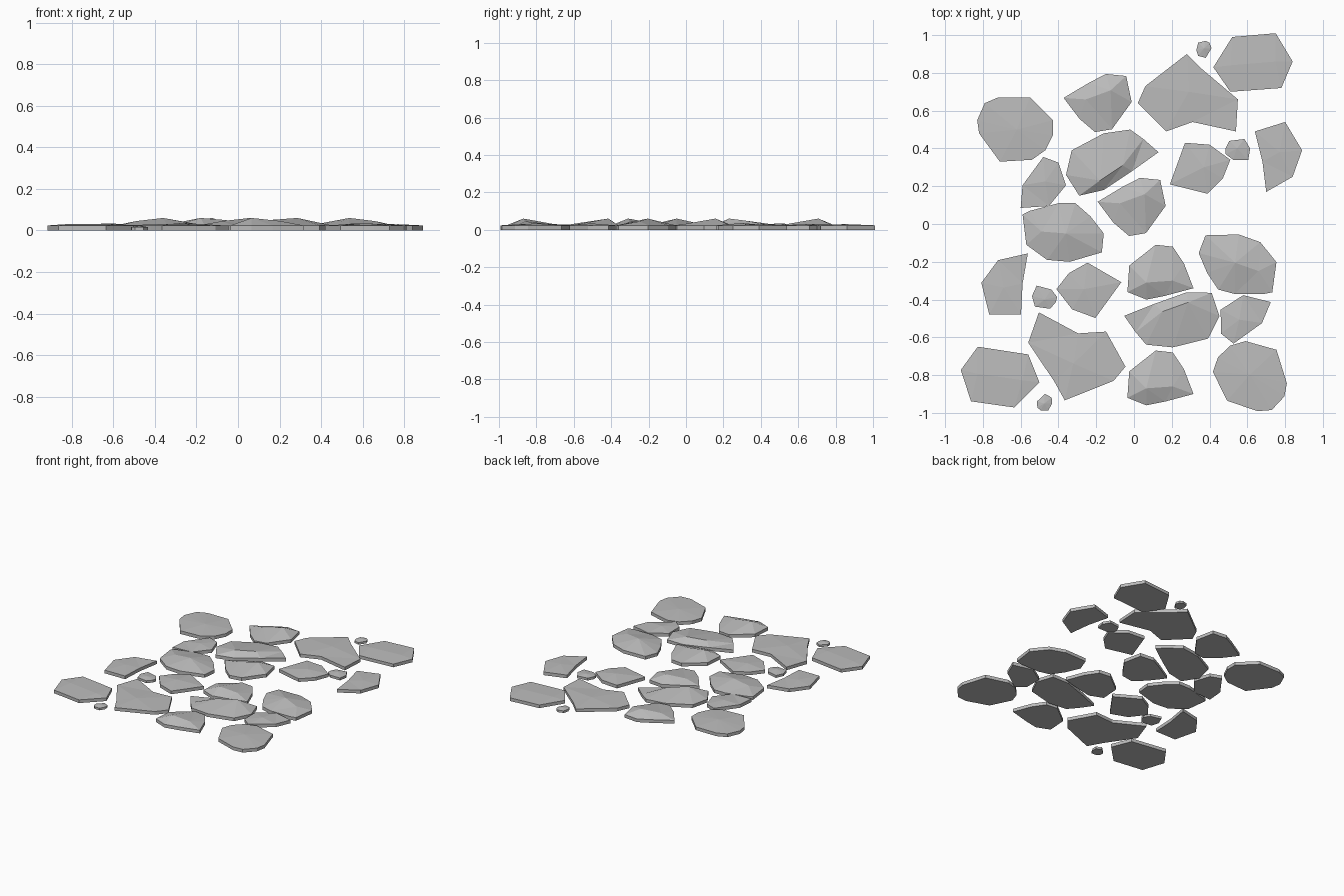
import bpy
import bmesh
from math import radians
from mathutils import Matrix, Vector
from mathutils.geometry import delaunay_2d_cdt

UNIT = 0.01  # outlines are drawn in hundredths

default_cube = bpy.data.objects.get("Cube")
if default_cube:
    bpy.data.objects.remove(default_cube)

# Single stone colour
stone_grey = bpy.data.materials.new("stone_grey")
stone_grey.use_nodes = True
grey = (0.5, 0.5, 0.5, 1)
stone_grey.diffuse_color = grey
stone_grey.node_tree.nodes["Principled BSDF"].inputs["Base Color"].default_value = grey


def slab_mesh(name, outline, crests, rim):
    """Flat-bottomed slab with a faceted top running from the rim up to its crests."""
    count = len(outline)
    points = [Vector(p) for p in outline] + [Vector(c[:2]) for c in crests]
    heights = [rim] * count + [c[2] for c in crests]
    flat, _, triangles, origins, _, _ = delaunay_2d_cdt(
        points, [], [list(range(count))], 1, UNIT)

    bm = bmesh.new()
    top = {}
    upper = []
    for spot, origin in zip(flat, origins):
        vert = bm.verts.new((spot.x, spot.y, heights[origin[0]]))
        upper.append(vert)
        top[origin[0]] = vert
    for triangle in triangles:
        bm.faces.new([upper[i] for i in triangle])

    # Underside and side walls
    base = [bm.verts.new((x, y, 0)) for x, y in outline]
    bm.faces.new(base)
    for i in range(count):
        j = (i + 1) % count
        bm.faces.new((base[i], base[j], top[j], top[i]))

    bmesh.ops.scale(bm, vec=Vector((UNIT, UNIT, UNIT)), verts=bm.verts)
    bmesh.ops.recalc_face_normals(bm, faces=bm.faces)
    mesh = bpy.data.meshes.new(name)
    bm.to_mesh(mesh)
    bm.free()
    mesh.materials.append(stone_grey)
    return mesh


def lay_stones(name, outline, crests, spots, rim=2.4):
    """Lay copies of one slab; each spot holds x, y and a turn in degrees."""
    mesh = slab_mesh(name, outline, crests, rim)
    for number, (x, y, turn) in enumerate(spots, start=1):
        stone = bpy.data.objects.new(f"{name}_{number}", mesh)
        stone.matrix_world = (Matrix.Translation((x, y, 0))
                              @ Matrix.Rotation(radians(turn), 4, "Z"))
        bpy.context.collection.objects.link(stone)


# Broad, nearly flat paving stones
lay_stones(
    "six_sided_stone",
    outline=[(-21, -2), (-11, 14), (12, 16), (21, 1), (15, -13), (-12, -15)],
    crests=[(-12, -1, 3), (12, 1, 3)],
    spots=[(.63, .85, 0), (-.71, -.81, 167)])

lay_stones(
    "large_notched_stone",
    outline=[(-27, -2), (-23, 7), (-1, 24), (7, 16),
             (26, 0), (25, -17), (2, -12), (-12, -17)],
    crests=[(0, 4, 3.2)],
    spots=[(.29, .66, 0), (-.31, -.7, 164)])

lay_stones(
    "rounded_stone",
    outline=[(-20, 4), (-16, 13), (-9, 16), (8, 16), (20, 4),
             (20, -4), (16, -12), (9, -17), (-8, -18), (-19, -3)],
    crests=[(1, -1, 3.4)],
    spots=[(-.63, .51, 0), (.62, -.81, 161)])

lay_stones(
    "wedge_stone",
    outline=[(-12, 13), (4, 18), (13, 3), (8, -11), (-6, -19), (-8, -3)],
    crests=[(1, 2, 3)],
    spots=[(.76, .36, 0), (-.675, -.32, 163)])

lay_stones(
    "tapered_stone",
    outline=[(-18, -9), (-10, 13), (3, 12), (14, 4), (10, -6), (2, -14)],
    crests=[(0, 0, 3.6)],
    spots=[(.37, .3, 0), (-.265, -.345, 164)])

lay_stones(
    "small_stone",
    outline=[(0, 14), (8, 11), (12, -1), (3, -12), (-12, -13), (-11, -1)],
    crests=[(1, 1, 3.4)],
    spots=[(-.48, .215, 0), (.57, -.5, 162)])

# Stones with a raised ridge
lay_stones(
    "long_ridged_stone",
    outline=[(-23, -8), (-20, 5), (-3, 14), (11, 16), (18, 11),
             (26, 4), (12, -6), (-3, -16), (-16, -19)],
    crests=[(-5, -11, 6), (7, -3, 5)],
    spots=[(-.13, .34, 0), (.21, -.51, 166)])

lay_stones(
    "short_ridged_stone",
    outline=[(-17, -9), (-16, 5), (-2, 16), (7, 15),
             (13, 6), (18, -7), (3, -11), (-7, -13)],
    crests=[(-7, -4, 6), (7, -3, 4.5)],
    spots=[(.135, -.27, 0), (.135, -.83, 0), (-.18, .65, 196), (0, .1, 196)])

lay_stones(
    "peaked_stone",
    outline=[(-21, 8), (-17, 10), (-2, 14), (7, 14), (15, 7),
             (22, -2), (21, -12), (4, -17), (-8, -16), (-19, -8)],
    crests=[(2, -2, 6), (-11, -1, 4.5)],
    spots=[(-.38, -.03, 0), (.55, -.23, 165)])

# Pebbles filling the gaps
lay_stones(
    "pebble",
    outline=[(-6, 1), (-4, 5), (4, 6), (7, 1), (6, -5), (-2, -5), (-6, -2)],
    crests=[(0, 1, 2.6)],
    spots=[(.545, .39, 0), (-.47, -.39, 165)],
    rim=1.8)

lay_stones(
    "tiny_pebble",
    outline=[(-4, -1), (-3, 3), (1, 4), (3, 3), (4, 0), (1, -5), (-3, -4)],
    crests=[(0, 0, 2.4)],
    spots=[(.37, .93, 0), (-.475, -.95, 165)],
    rim=1.6)
